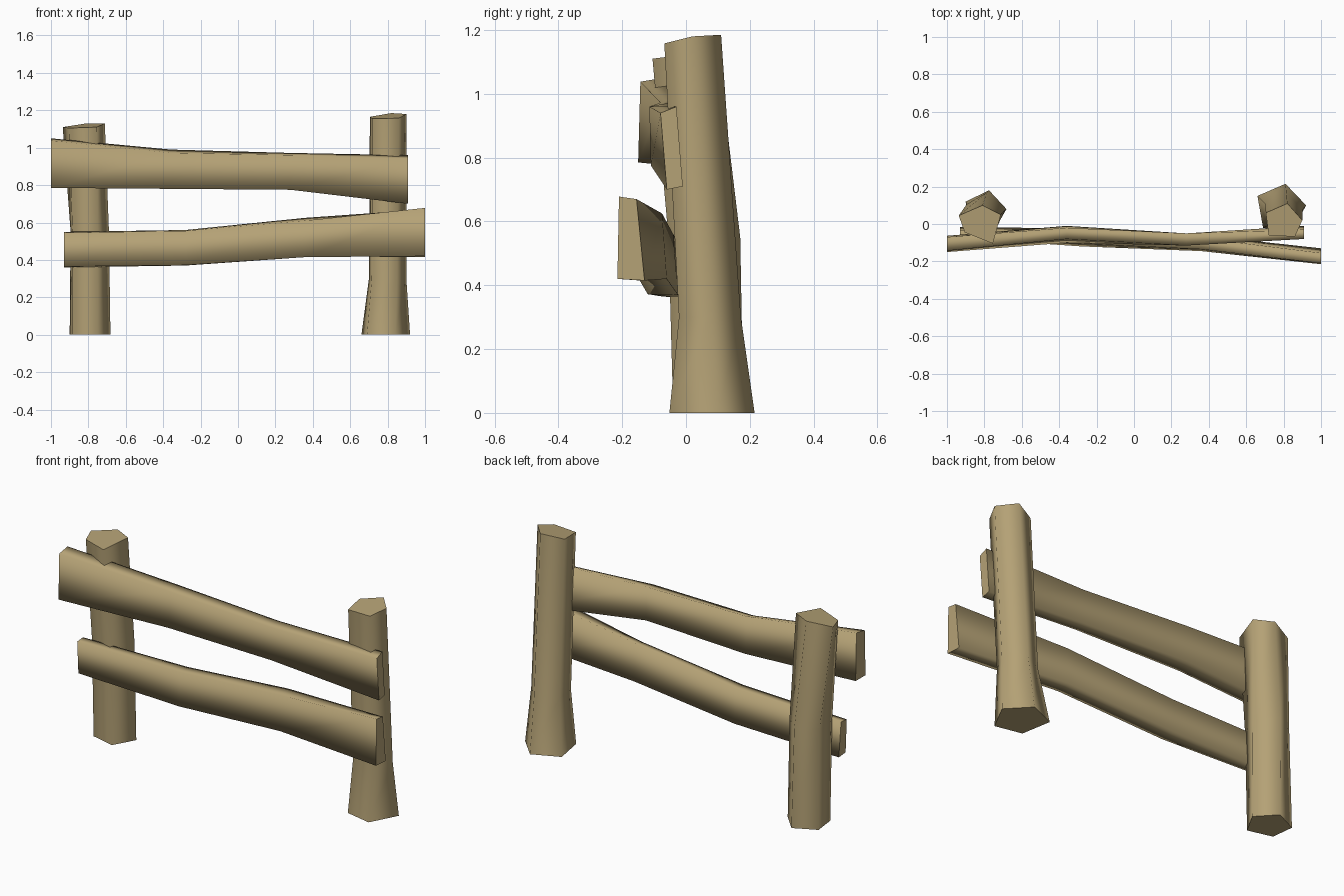
import bpy, bmesh

wood = bpy.data.materials.new("wood")
wood.diffuse_color = (0.46, 0.36, 0.18, 1)


def loft(name, rings):
    """Skin matching rings of points: smooth sides, flat sharp-edged ends."""
    bm = bmesh.new()
    vs = [[bm.verts.new(p) for p in r] for r in rings]
    n = len(rings[0])
    for a, b in zip(vs, vs[1:]):
        for i in range(n):
            j = (i + 1) % n
            bm.faces.new((a[i], a[j], b[j], b[i])).smooth = True
    for end in (vs[0], vs[-1]):
        cap = bm.faces.new(end)
        for e in cap.edges:
            e.smooth = False
    bmesh.ops.recalc_face_normals(bm, faces=bm.faces)
    me = bpy.data.meshes.new(name)
    bm.to_mesh(me)
    bm.free()
    me.materials.append(wood)
    ob = bpy.data.objects.new(name, me)
    bpy.context.collection.objects.link(ob)
    return ob


def level(z, pts):
    return [(x, y, z) for x, y in pts]


def rail(name, sections):
    # each section: x, then (y, z) of front top, back top, back bottom, front bottom
    return loft(name, [[(x, y, z) for y, z in pts] for x, pts in sections])


# five-sided posts with sloping cut tops
loft("left_post", [
    level(0, [(-.775, .18), (-.90, .12), (-.885, -.005), (-.75, -.04), (-.682, .08)]),
    level(.55, [(-.785, .17), (-.895, .105), (-.885, -.02), (-.75, -.055), (-.69, .075)]),
    [(-.81, .10, 1.13), (-.937, .045, 1.11), (-.905, -.045, 1.105),
     (-.755, -.105, 1.11), (-.712, .05, 1.13)],
])
loft("right_post", [
    level(0, [(.81, .215), (.66, .15), (.69, -.02), (.84, -.052), (.92, .10)]),
    level(.3, [(.815, .172), (.70, .11), (.715, -.01), (.85, -.022), (.90, .075)]),
    [(.82, .11, 1.185), (.705, .06, 1.165), (.72, -.06, 1.155),
     (.86, -.068, 1.158), (.90, .02, 1.18)],
])

# crooked four-sided rails
rail("upper_rail", [
    (-1.0, [(-.143, 1.038), (-.07, 1.05), (-.063, .785), (-.15, .785)]),
    (-.36, [(-.08, .972), (-.02, .99), (-.01, .785), (-.10, .78)]),
    (.28, [(-.115, .96), (-.05, .972), (-.05, .785), (-.11, .775)]),
    (.91, [(-.08, .94), (-.03, .96), (-.01, .71), (-.06, .70)]),
])
rail("lower_rail", [
    (-.93, [(-.085, .545), (-.035, .55), (-.015, .36), (-.075, .365)]),
    (-.28, [(-.105, .555), (-.04, .56), (-.025, .37), (-.12, .372)]),
    (.36, [(-.135, .61), (-.075, .625), (-.06, .42), (-.145, .415)]),
    (1.0, [(-.21, .678), (-.155, .67), (-.13, .415), (-.215, .42)]),
])
